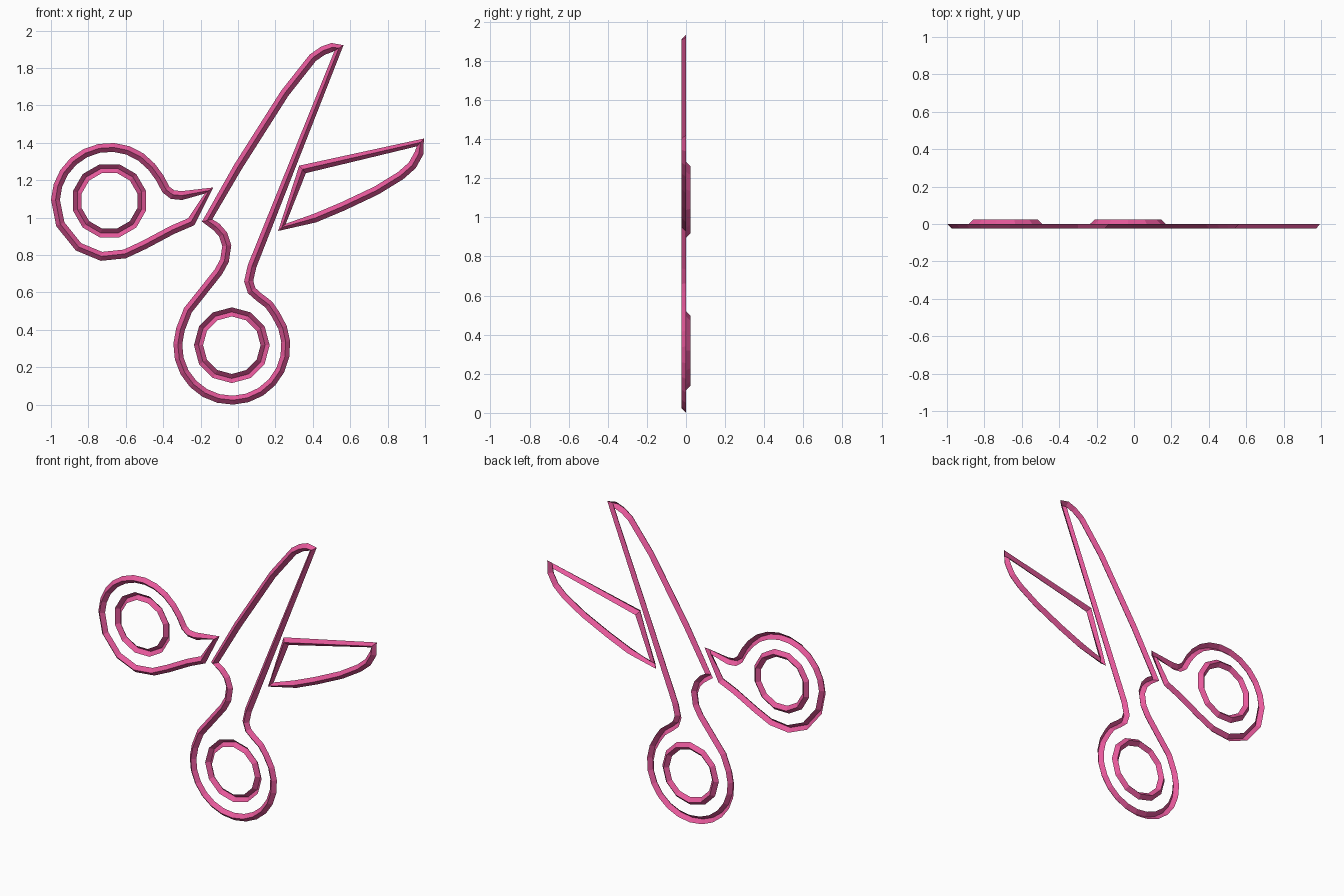
import bpy, bmesh, math
from mathutils import Vector

if "Cube" in bpy.data.objects:
    bpy.data.objects.remove(bpy.data.objects["Cube"])

R = 0.0235  # half width and depth of the open V-shaped strip

mat = bpy.data.materials.new("pink")
mat.diffuse_color = (0.8, 0.1, 0.33, 1)
mat.use_nodes = True
mat.node_tree.nodes["Principled BSDF"].inputs["Base Color"].default_value = mat.diffuse_color


def strip(name, pts, side):
    """Closed mitred V strip along (x, z) points; ridge at y = side * R."""
    pts = [Vector(p) for p in pts]
    n = len(pts)
    bm = bmesh.new()
    rings = []
    for i, p in enumerate(pts):
        a = (p - pts[i - 1]).normalized()
        b = (pts[(i + 1) % n] - p).normalized()
        na, nb = Vector((-a.y, a.x)), Vector((-b.y, b.x))
        m = (na + nb).normalized()
        m *= R * min(1 / max(m.dot(na), 0.1), 1.2)
        rings.append([bm.verts.new(c) for c in (
            (p.x + m.x, 0, p.y + m.y), (p.x, side * R, p.y), (p.x - m.x, 0, p.y - m.y))])
    for i in range(n):
        r, s = rings[i], rings[(i + 1) % n]
        for k in range(2):
            bm.faces.new((r[k], s[k], s[k + 1], r[k + 1]))
    # normals point away from the open side
    bm.normal_update()
    for f in bm.faces:
        if f.normal.y * side < 0:
            f.normal_flip()
    me = bpy.data.meshes.new(name)
    bm.to_mesh(me)
    bm.free()
    me.materials.append(mat)
    ob = bpy.data.objects.new(name, me)
    bpy.context.collection.objects.link(ob)


def arc(cx, cz, r, a0, a1, n):
    """n + 1 points from angle a0 to a1 in degrees."""
    return [(cx + r * math.cos(math.radians(a0 + (a1 - a0) * i / n)),
             cz + r * math.sin(math.radians(a0 + (a1 - a0) * i / n))) for i in range(n + 1)]


# front half: long blade, neck and lower handle
strip("front_blade_outline",
      [(-.165, .985), (0, 1.272), (.25, 1.665), (.40, 1.855), (.455, 1.893), (.503, 1.91), (.54, 1.907),
       (.075, .74), (.057, .66), (.073, .61), (.11, .577), (.165, .535)]
      + arc(-.033, .313, .289, 36, -198, 15)
      + [(-.268, .505), (-.2, .59), (-.105, .71), (-.072, .77), (-.06, .85),
         (-.08, .91), (-.115, .95)], -1)

# rear half: upper handle outline
strip("rear_handle_outline",
      [(-.155, 1.145), (-.30, 1.118), (-.35, 1.123), (-.385, 1.15), (-.42, 1.215)]
      + arc(-.685, 1.085, .291, 40, 178, 9)
      + [(-.95, .965), (-.853, .844), (-.73, .793), (-.605, .806), (-.50, .855),
         (-.35, .935), (-.25, .978)], -1)

# rear half: short blade outline
strip("rear_blade_outline",
      [(.345, 1.258), (.975, 1.402), (.968, 1.345), (.932, 1.28), (.87, 1.225), (.74, 1.145),
       (.56, 1.06), (.41, .997), (.235, .948)], -1)

# finger holes, ridge facing back
for name, cx, cz, phase in (("lower_finger_hole", -.033, .318, 0),
                            ("upper_finger_hole", -.687, 1.09, 15)):
    strip(name, arc(cx, cz, .178, phase, phase + 360, 12)[:-1], 1)
